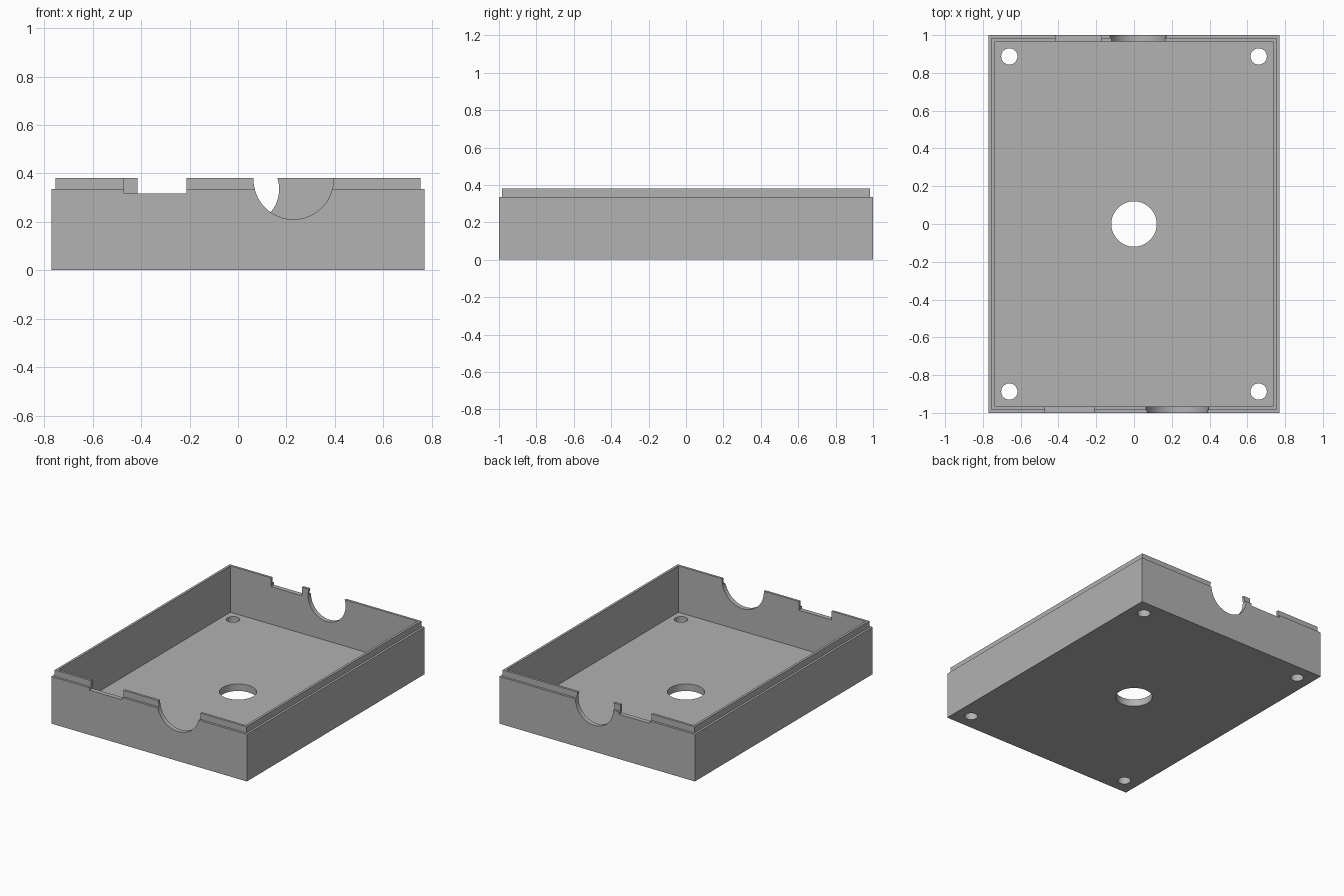
import bpy, bmesh
from math import radians
from mathutils import Matrix, Vector

cube = bpy.data.objects.get("Cube")
if cube:
    bpy.data.objects.remove(cube, do_unlink=True)

HALF_X, HALF_Y = 0.77, 1.0
SHOULDER, TOP, FLOOR = 0.335, 0.38, 0.05
LIP_INSET, WALL = 0.016, 0.033

grey = bpy.data.materials.new("plain grey")
grey.use_nodes = True
colour = (0.445, 0.445, 0.445, 1)
grey.diffuse_color = colour
grey.node_tree.nodes["Principled BSDF"].inputs["Base Color"].default_value = colour


def make_object(name, bm):
    bmesh.ops.recalc_face_normals(bm, faces=bm.faces)
    mesh = bpy.data.meshes.new(name)
    bm.to_mesh(mesh)
    bm.free()
    mesh.materials.append(grey)
    obj = bpy.data.objects.new(name, mesh)
    bpy.context.collection.objects.link(obj)
    return obj


def box_cutter(x0, x1, y, z0):
    bm = bmesh.new()
    size = Vector((x1 - x0, 0.2, 0.2))
    matrix = Matrix.Translation(((x0 + x1) / 2, y, z0 + 0.1)) @ Matrix.Diagonal(size).to_4x4()
    bmesh.ops.create_cube(bm, size=1, matrix=matrix)
    return make_object("notch_cutter", bm)


def round_cutter(x, y, z, radius, along_y=False):
    bm = bmesh.new()
    turn = Matrix.Rotation(radians(90 if along_y else 0), 4, "X")
    bmesh.ops.create_cone(bm, cap_ends=True, segments=64, radius1=radius, radius2=radius,
                          depth=0.2, matrix=Matrix.Translation((x, y, z)) @ turn)
    return make_object("round_cutter", bm)


# Tray: stacked rectangular rings for the outer wall, stepped lip and cavity
bm = bmesh.new()
rings = []
for inset, z in ((0, 0), (0, SHOULDER), (LIP_INSET, SHOULDER),
                 (LIP_INSET, TOP), (WALL, TOP), (WALL, FLOOR)):
    x, y = HALF_X - inset, HALF_Y - inset
    rings.append([bm.verts.new((sx * x, sy * y, z))
                  for sx, sy in ((-1, -1), (1, -1), (1, 1), (-1, 1))])
for low, high in zip(rings, rings[1:]):
    for i in range(4):
        j = (i + 1) % 4
        bm.faces.new((low[i], low[j], high[j], high[i]))
bm.faces.new(rings[0])
bm.faces.new(rings[-1])
tray = make_object("enclosure_tray", bm)

# Wall cutouts, front then back, followed by the floor holes
cutters = [
    box_cutter(-0.47, -0.212, -HALF_Y, 0.318),
    round_cutter(0.229, -HALF_Y, 0.375, 0.165, True),
    box_cutter(-0.416, -0.173, HALF_Y, 0.318),
    round_cutter(0.022, HALF_Y, 0.335, 0.148, True),
    round_cutter(0, 0, 0, 0.12),
]
cutters += [round_cutter(sx * 0.66, sy * 0.887, 0, 0.043) for sx in (-1, 1) for sy in (-1, 1)]

bpy.ops.object.select_all(action="DESELECT")
bpy.context.view_layer.objects.active = tray
tray.select_set(True)
for cutter in cutters:
    cut = tray.modifiers.new("cut", "BOOLEAN")
    cut.operation = "DIFFERENCE"
    cut.solver = "EXACT"
    cut.object = cutter
    bpy.ops.object.modifier_apply(modifier=cut.name)
    bpy.data.objects.remove(cutter, do_unlink=True)

bpy.ops.object.shade_smooth_by_angle(angle=radians(30))
